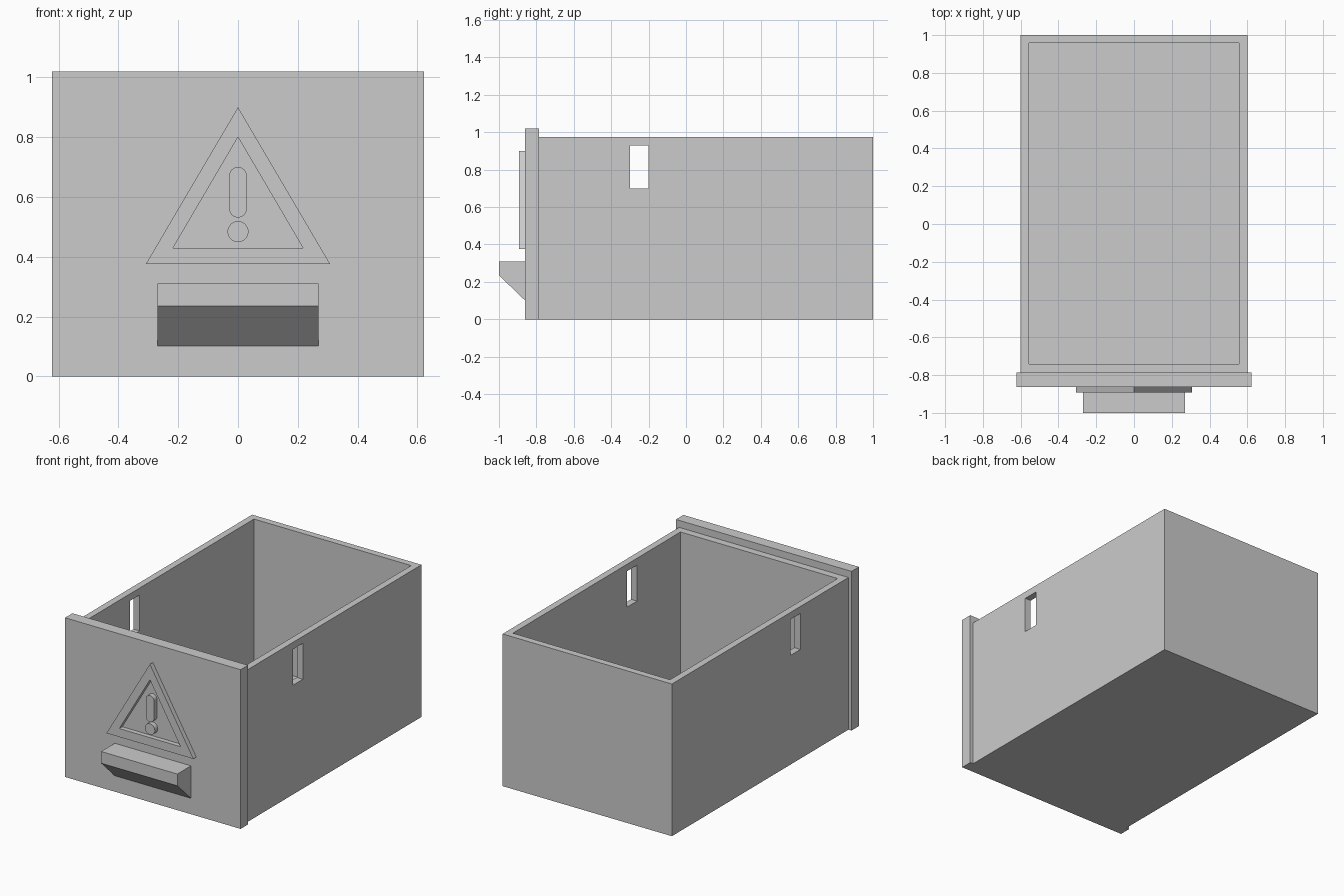
import bpy, bmesh, math
from mathutils import Vector

cube = bpy.data.objects.get("Cube")
if cube:
    bpy.data.objects.remove(cube, do_unlink=True)

grey = bpy.data.materials.new("plain grey")
grey.use_nodes = True
grey.diffuse_color = (0.6, 0.6, 0.6, 1)
grey.node_tree.nodes["Principled BSDF"].inputs["Base Color"].default_value = (0.6, 0.6, 0.6, 1)


def finish(name, bm):
    bmesh.ops.recalc_face_normals(bm, faces=bm.faces)
    mesh = bpy.data.meshes.new(name)
    bm.to_mesh(mesh)
    bm.free()
    mesh.materials.append(grey)
    obj = bpy.data.objects.new(name, mesh)
    bpy.context.scene.collection.objects.link(obj)
    return obj


def box(name, low, high):
    bm = bmesh.new()
    low, high = Vector(low), Vector(high)
    bmesh.ops.create_cube(bm, size=1)
    for v in bm.verts:
        v.co = (low + high) / 2 + v.co * (high - low)
    return finish(name, bm)


def prism(name, points, offset):
    """Extrude a flat outline along an offset."""
    bm = bmesh.new()
    face = bm.faces.new([bm.verts.new(p) for p in points])
    moved = bmesh.ops.extrude_face_region(bm, geom=[face], use_keep_orig=True)["geom"]
    bmesh.ops.translate(bm, vec=offset, verts=[g for g in moved if isinstance(g, bmesh.types.BMVert)])
    return finish(name, bm)


def cut(obj, cutter):
    mod = obj.modifiers.new("cut", "BOOLEAN")
    mod.operation = "DIFFERENCE"
    mod.solver = "EXACT"
    mod.object = cutter
    bpy.context.view_layer.objects.active = obj
    bpy.ops.object.modifier_apply(modifier=mod.name)
    bpy.data.objects.remove(cutter, do_unlink=True)


def smooth(obj):
    bpy.ops.object.select_all(action="DESELECT")
    obj.select_set(True)
    bpy.context.view_layer.objects.active = obj
    bpy.ops.object.shade_smooth_by_angle(angle=math.radians(30))


FACE = -0.862   # front of the panel
RELIEF = -0.892  # front of the raised sign
BACK = FACE + 0.005

# Open tray with a slot through both side walls
tray = box("drawer_tray", (-0.6, -0.79, 0), (0.6, 1, 0.975))
cut(tray, box("cavity", (-0.557, -0.74, 0.045), (0.557, 0.957, 1.2)))
cut(tray, box("side_slots", (-0.8, -0.3, 0.7), (0.8, -0.2, 0.93)))

# Front panel
box("front_panel", (-0.622, FACE, 0), (0.622, -0.787, 1.02))

# Handle with a sloping underside
profile = [(BACK, 0.31), (-1, 0.31), (-1, 0.235), (FACE, 0.102), (BACK, 0.102)]
prism("handle", [(-0.27, y, z) for y, z in profile], (0.54, 0, 0))


# Raised warning sign: triangular frame, bar and dot
def triangle(name, half, base, top, front, back):
    pts = [(-half, back, base), (half, back, base), (0, back, top)]
    return prism(name, pts, (0, front - back, 0))


frame = triangle("sign_frame", 0.308, 0.376, 0.9, RELIEF, FACE)
cut(frame, triangle("sign_opening", 0.217, 0.43, 0.8, -0.95, -0.8))


def rounded(name, radius, low, high, steps=16):
    """Vertical pill outline; a circle when low equals high."""
    pts = []
    for centre, start in ((high, 0), (low, math.pi)):
        for i in range(steps + (low != high)):
            a = start + math.pi * i / steps
            pts.append((radius * math.cos(a), BACK, centre + radius * math.sin(a)))
    smooth(prism(name, pts, (0, RELIEF - BACK, 0)))


rounded("sign_bar", 0.029, 0.56, 0.671)
rounded("sign_dot", 0.035, 0.484, 0.484)
